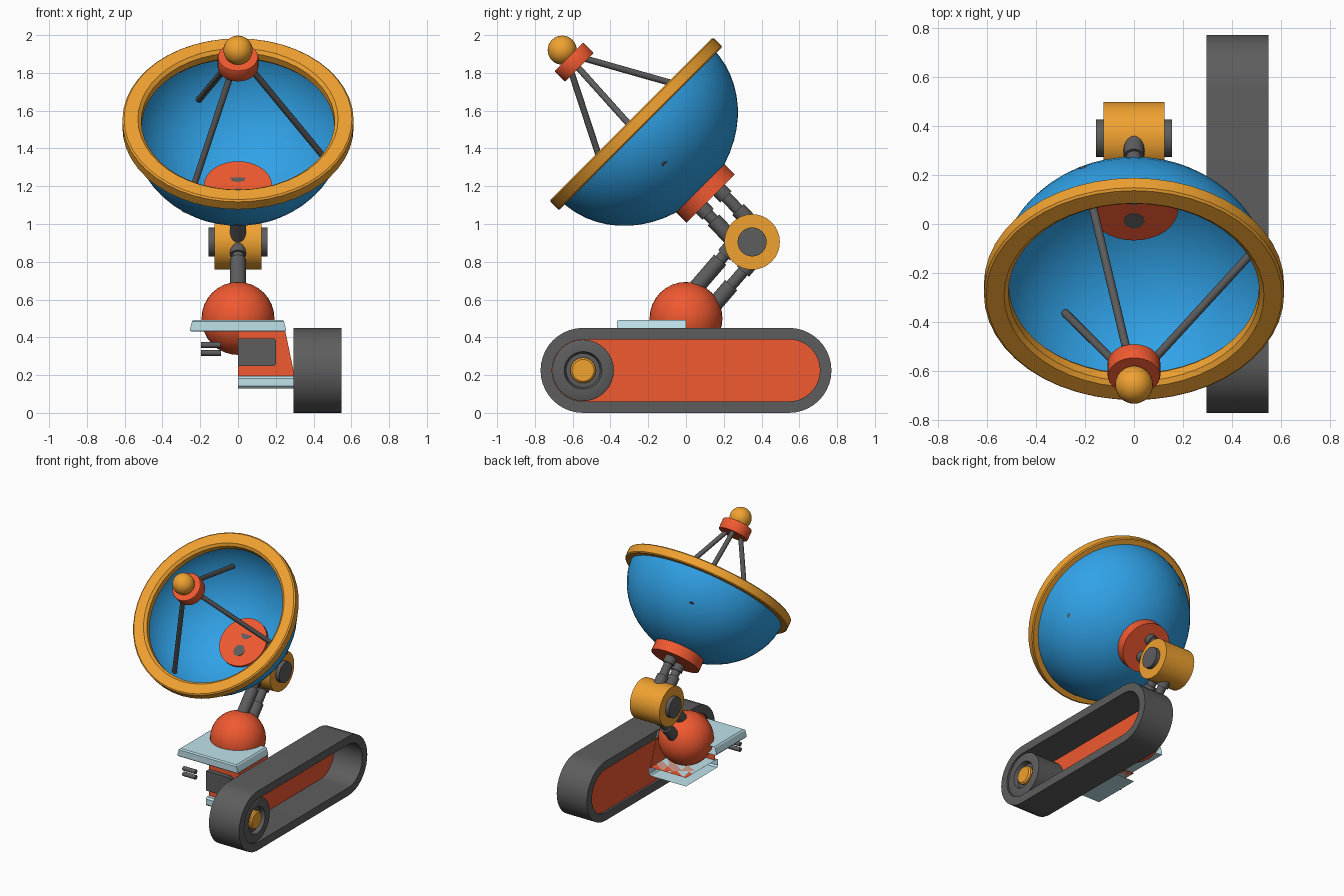
import bpy, math
from mathutils import Matrix, Vector

if "Cube" in bpy.data.objects:
    bpy.data.objects.remove(bpy.data.objects["Cube"])


def material(name, rgb):
    m = bpy.data.materials.new(name)
    m.diffuse_color = (*rgb, 1)
    m.use_nodes = True
    m.node_tree.nodes["Principled BSDF"].inputs["Base Color"].default_value = m.diffuse_color
    return m


ORANGE = material("orange", (0.87, 0.36, 0.03))
BLUE = material("blue", (0.03, 0.36, 0.8))
RED = material("red", (0.87, 0.1, 0.03))
PALE = material("pale_blue", (0.52, 0.76, 0.83))
DARK = material("dark_grey", (0.11, 0.11, 0.11))


def make(name, verts, faces, mat, smooth=True):
    me = bpy.data.meshes.new(name)
    me.from_pydata(verts, [], faces)
    me.materials.append(mat)
    ob = bpy.data.objects.new(name, me)
    bpy.context.collection.objects.link(ob)
    if smooth:
        bpy.ops.object.select_all(action='DESELECT')
        bpy.context.view_layer.objects.active = ob
        ob.select_set(True)
        bpy.ops.object.shade_smooth_by_angle(angle=math.radians(35))
    return ob


def lathe(name, profile, frame, mat, n=32, closed=False):
    """Spin (radius, height) points about the local z of frame; ends are capped unless on the axis."""
    verts, faces, rings = [], [], []
    for r, h in profile:
        start = len(verts)
        count = 1 if r == 0 else n
        for i in range(count):
            a = 2 * math.pi * i / n
            verts.append(frame @ Vector((r * math.cos(a), r * math.sin(a), h)))
        rings.append([start + i % count for i in range(n)])
    pairs = list(zip(rings, rings[1:])) + ([(rings[-1], rings[0])] if closed else [])
    for a, b in pairs:
        for i in range(n):
            j = (i + 1) % n
            f = list(dict.fromkeys((a[i], a[j], b[j], b[i])))
            if len(f) > 2:
                faces.append(f)
    return make(name, verts, faces, mat)


def along(p, q):
    p, q = Vector(p), Vector(q)
    d = q - p
    return Matrix.Translation(p) @ d.to_track_quat('Z', 'Y').to_matrix().to_4x4(), d.length


def rod(name, p, q, r, mat=DARK, n=16):
    frame, length = along(p, q)
    return lathe(name, [(0, 0), (r, 0), (r, length), (0, length)], frame, mat, n)


def ball(name, c, r, mat):
    pts = [(r * math.sin(math.pi * i / 16) if 0 < i < 16 else 0,
            -r * math.cos(math.pi * i / 16)) for i in range(17)]
    return lathe(name, pts, Matrix.Translation(c), mat)


def layers(name, rects, mat, keep_back=False, keep_left=True):
    """Stack (x0, x1, y0, y1, z) rectangles into a block, with optional open sides."""
    verts, faces = [], []
    for x0, x1, y0, y1, z in rects:
        verts += [(x0, y0, z), (x1, y0, z), (x1, y1, z), (x0, y1, z)]
    for k in range(len(rects) - 1):
        for i in range(4):
            if (i == 2 and not keep_back) or (i == 3 and not keep_left):
                continue
            j, o = (i + 1) % 4, 4 * k
            faces.append((o + i, o + j, o + 4 + j, o + 4 + i))
    t = len(verts) - 4
    faces += [(3, 2, 1, 0), (t, t + 1, t + 2, t + 3)]
    return make(name, verts, faces, mat, False)


# Dish: local z points out of the bowl, tilted 45 degrees to the front
DISH = Matrix.Translation((0, -0.265, 1.53)) @ Matrix.Rotation(math.radians(45), 4, 'X')
bowl = [(0.57 * math.cos(math.pi / 2 * i / 14), -0.508 * math.sin(math.pi / 2 * i / 14))
        for i in range(14)] + [(0, -0.508)]
lathe("dish_bowl", bowl, DISH, BLUE, 48)
lathe("dish_rim", [(0.52, -0.035), (0.605, -0.035), (0.612, -0.028), (0.612, 0.028),
                   (0.603, 0.036), (0.53, 0.036), (0.512, 0.02), (0.51, -0.02)],
      DISH, ORANGE, 48, True)
lathe("dish_mount", [(0, -0.56), (0.18, -0.56), (0.18, -0.46), (0, -0.46)], DISH, RED)

# Receiver on three struts
lathe("receiver_collar", [(0, 0.423), (0.105, 0.423), (0.108, 0.43), (0.108, 0.495),
                          (0.105, 0.502), (0, 0.502)], DISH, RED)
ball("receiver_ball", DISH @ Vector((0, 0, 0.552)), 0.077, ORANGE)
for k in range(3):
    a = math.radians(-5 + 120 * k)
    u = Vector((math.cos(a), math.sin(a), 0))
    rod("receiver_strut", DISH @ (u * 0.05 + Vector((0, 0, 0.45))),
        DISH @ (u * 0.488 + Vector((0, 0, -0.26))), 0.017)

# Arm: ball joint, elbow and two pairs of stepped rods
ELBOW, BASE = Vector((0, 0.35, 0.905)), Vector((0, 0, 0.5))
ball("shoulder_ball", BASE, 0.193, RED)
rod("elbow", ELBOW - Vector((0.125, 0, 0)), ELBOW + Vector((0.125, 0, 0)), 0.147, ORANGE, 32)
rod("elbow_pin", ELBOW - Vector((0.155, 0, 0)), ELBOW + Vector((0.155, 0, 0)), 0.077, DARK, 24)


def rod_pair(name, start, end, step):
    d = (end - start).normalized()
    side = Vector((0, -d.z, d.y)) * 0.066
    for s in (-1, 1):
        frame, length = along(start + side * s, end + side * s)
        m = length * (step + 0.06 * s)
        lathe(name, [(0, 0), (0.042, 0), (0.042, m), (0.031, m), (0.031, length - 0.15),
                     (0.042, length - 0.15), (0.042, length), (0, length)], frame, DARK, 20)


rod_pair("upper_arm_rod", ELBOW, DISH @ Vector((0, 0, -0.459)), 0.48)
rod_pair("lower_arm_rod", BASE, ELBOW, 0.6)

# Chassis
layers("deck_plate", [(-0.25, 0.25, -0.36, 0, 0.432), (-0.255, 0.255, -0.365, 0, 0.44),
                      (-0.243, 0.243, -0.365, 0, 0.485), (-0.235, 0.235, -0.355, 0, 0.493)], PALE)
layers("chassis_side", [(0, 0.3, -0.35, 0, 0.195), (0, 0.25, -0.35, 0, 0.435)], RED, False, False)
layers("belly_plate", [(0, 0.3, -0.375, 0, 0.13), (0, 0.31, -0.387, 0, 0.142),
                       (0, 0.31, -0.387, 0, 0.183), (0, 0.3, -0.375, 0, 0.195)],
       PALE, False, False)
layers("front_box", [(0, 0.19, -0.385, -0.33, 0.247), (0, 0.202, -0.385, -0.33, 0.26),
                     (0, 0.202, -0.385, -0.33, 0.383), (0, 0.19, -0.385, -0.33, 0.395)],
       DARK, True, False)
for z in (0.36, 0.318):
    rod("front_bar", (-0.196, -0.375, z), (-0.09, -0.375, z), 0.016, DARK, 12)


# Track belt, inner panel and front wheel
def stadium(r, n=20):
    pts = []
    for c, start in ((0.545, -90), (-0.545, 90)):
        for i in range(n + 1):
            a = math.radians(start + 180 * i / n)
            pts.append((c + r * math.cos(a), 0.225 + r * math.sin(a)))
    return pts


outer, inner = stadium(0.225), stadium(0.164)
N = len(outer)
loops = [(outer, 0.295), (outer, 0.548), (inner, 0.548), (inner, 0.295)]
verts = [(x, y, z) for ring, x in loops for y, z in ring]
faces = [(k * N + i, k * N + (i + 1) % N, (k + 1) % 4 * N + (i + 1) % N, (k + 1) % 4 * N + i)
         for k in range(4) for i in range(N)]
make("track_belt", verts, faces, DARK)
make("track_panel", [(0.312, y, z) for y, z in inner], [tuple(range(N))], RED, False)

WHEEL = Matrix.Translation((0, -0.545, 0.225)) @ Matrix.Rotation(math.radians(90), 4, 'Y')
lathe("front_wheel", [(0.163, 0.312), (0.163, 0.535), (0.155, 0.54), (0.1, 0.54),
                      (0.09, 0.51), (0, 0.51)], WHEEL, DARK)
lathe("wheel_hub", [(0.068, 0.5), (0.068, 0.53), (0.058, 0.54), (0, 0.54)], WHEEL, ORANGE, 24)
